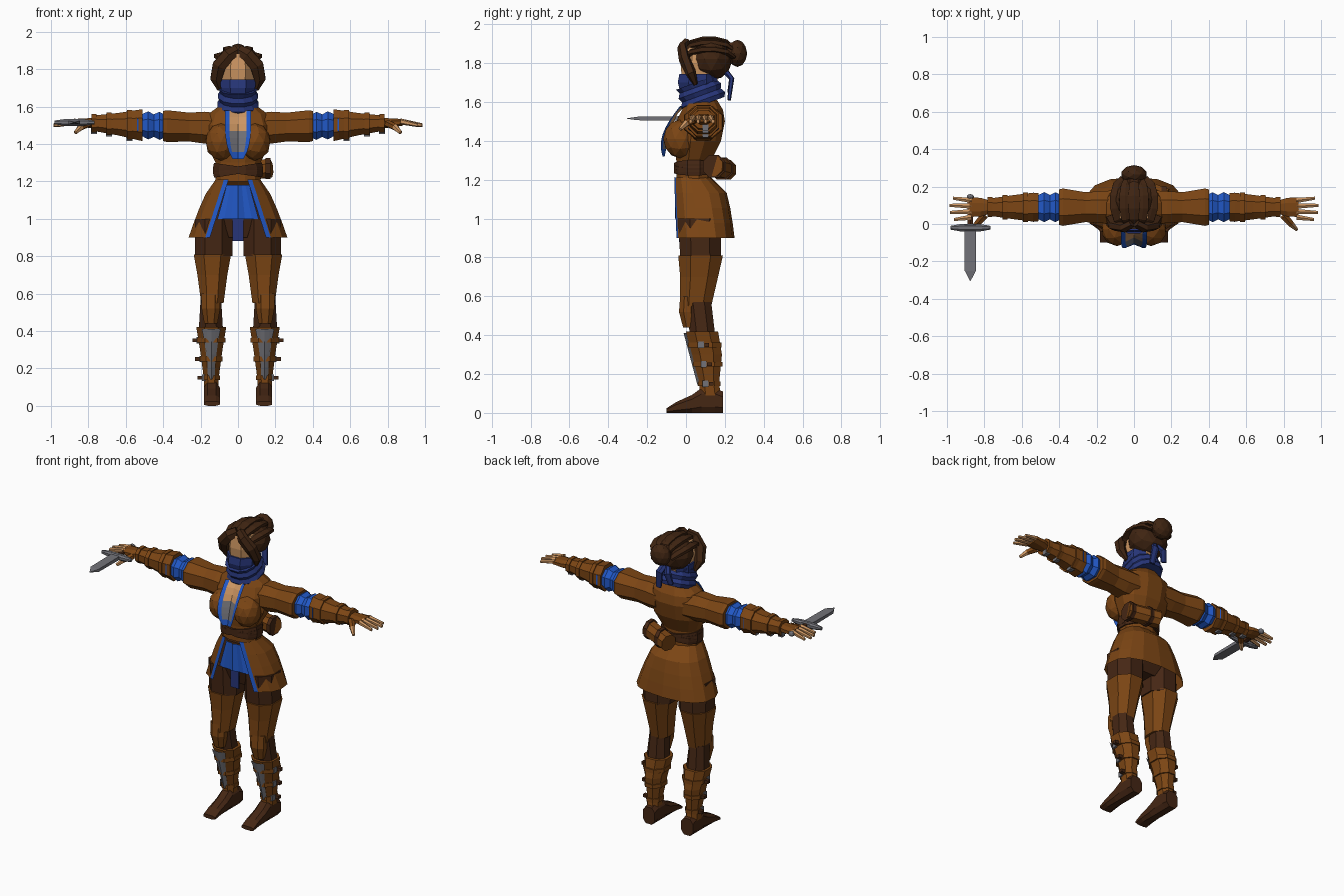
import bpy, bmesh, math
from mathutils import Vector, Matrix

cube = bpy.data.objects.get("Cube")
if cube:
    bpy.data.objects.remove(cube, do_unlink=True)


def material(name, *rgb):
    m = bpy.data.materials.new(name)
    m.use_nodes = True
    m.diffuse_color = (*rgb, 1)
    m.node_tree.nodes["Principled BSDF"].inputs["Base Color"].default_value = (*rgb, 1)
    return m


BROWN = material("jacket brown", .2, .06, .007)
DARK = material("dark leather", .06, .02, .007)
HAIR = material("hair brown", .05, .018, .006)
BLUE = material("bright blue", .016, .1, .58)
NAVY = material("navy cloth", .02, .036, .19)
SKIN = material("skin", .6, .3, .12)
STEEL = material("steel", .17, .17, .19)
UNIT = {'X': Vector((1, 0, 0)), 'Y': Vector((0, 1, 0)), 'Z': Vector((0, 0, 1))}


def finish(name, bm, mats, mirror=False, rule=None):
    """Turn a bmesh into an object; rule picks a material index per face centre."""
    bmesh.ops.recalc_face_normals(bm, faces=bm.faces)
    if rule:
        for face in bm.faces:
            face.material_index = rule(face.calc_center_median())
    mesh = bpy.data.meshes.new(name)
    bm.to_mesh(mesh)
    bm.free()
    for m in mats if isinstance(mats, tuple) else (mats,):
        mesh.materials.append(m)
    ob = bpy.data.objects.new(name, mesh)
    bpy.context.collection.objects.link(ob)
    if mirror:
        ob.modifiers.new("mirror", 'MIRROR').use_axis[0] = True
    return ob


def grid(name, points, mats, mirror=False, rule=None, wrap=False):
    """Skin rows of points; wrap closes each row and caps both ends."""
    bm = bmesh.new()
    rows = [[bm.verts.new(p) for p in row] for row in points]
    count = len(rows[0])
    for a, b in zip(rows, rows[1:]):
        for i in range(count if wrap else count - 1):
            j = (i + 1) % count
            bm.faces.new((a[i], a[j], b[j], b[i]))
    if wrap:
        bm.faces.new(rows[0])
        bm.faces.new(rows[-1])
    return finish(name, bm, mats, mirror, rule)


def power(value, p):
    return math.copysign(abs(value) ** p, value)


def loft(name, rows, mats, axes='XY', n=8, mirror=False, rule=None, p=.9):
    """Rows are centre x, y, z and two radii along axes; axes None follows the path."""
    centres = [Vector(row[:3]) for row in rows]
    span = centres[-1] - centres[0]
    up = UNIT['Y'] if abs(span.z) > span.xy.length else UNIT['Z']
    turns = [2 * math.pi * (k + .5) / n for k in range(n)]
    grow = 1 / math.cos(math.pi / n) ** p
    points = []
    for i, (centre, row) in enumerate(zip(centres, rows)):
        if axes:
            a, b = UNIT[axes[0]], UNIT[axes[1]]
        else:
            along = centres[min(i + 1, len(rows) - 1)] - centres[max(i - 1, 0)]
            a = along.cross(up).normalized()
            b = a.cross(along).normalized()
        points.append([centre + a * row[3] * grow * power(math.cos(w), p)
                       + b * row[4] * grow * power(math.sin(w), p) for w in turns])
    return grid(name, points, mats, mirror, rule, wrap=True)


def body(cx, *rows):
    """Upright sections: height, half width, front y, back y."""
    return [(cx, (f + b) / 2, z, w, (b - f) / 2) for z, w, f, b in rows]


def arm(*rows):
    """Arm sections: distance out, half depth, half height."""
    return [(x, .09, 1.48 + .04 * x, depth, height) for x, depth, height in rows]


def band(name, rows, k, where, mat, wide=.025, grow=.007, **options):
    """Strap hugging a loft at a position on axis k; returns the section there."""
    rows = sorted(rows, key=lambda row: row[k])
    low, high = next(pair for pair in zip(rows, rows[1:]) if pair[1][k] >= where)
    f = (where - low[k]) / (high[k] - low[k])
    mid = [a + (b - a) * f for a, b in zip(low, high)]
    ends = []
    for side in (-.5, .5):
        end = mid[:3] + [mid[3] + grow, mid[4] + grow]
        end[k] += side * wide
        ends.append(end)
    return loft(name, ends, mat, **options), mid


def ball(name, centre, radii, mat, mirror=False):
    bm = bmesh.new()
    place = Matrix.Translation(centre) @ Matrix.Diagonal((*radii, 1))
    bmesh.ops.create_icosphere(bm, subdivisions=2, radius=1, matrix=place)
    return finish(name, bm, mat, mirror)


def box(name, centre, size, mat, mirror=False):
    bm = bmesh.new()
    place = Matrix.Translation(centre) @ Matrix.Diagonal((*size, 1))
    bmesh.ops.create_cube(bm, size=1, matrix=place)
    return finish(name, bm, mat, mirror)


def tilt(ob, angle, axis, pivot):
    move = Matrix.Translation(pivot)
    ob.data.transform(move @ Matrix.Rotation(math.radians(angle), 4, axis) @ move.inverted())


# Jacket body and chest
torso = body(0, (1.2, .12, -.05, .13), (1.3, .12, -.05, .13), (1.4, .17, -.06, .18),
             (1.5, .18, -.05, .2), (1.56, .16, -.02, .19), (1.61, .09, 0, .16))
loft("jacket_torso", torso, BROWN, n=12)
ball("jacket_chest", (.09, -.03, 1.41), (.085, .088, .1), BROWN, True)

# Open neckline: blue edging, skin above, grey shirt below
neck = []
for i in range(8):
    s = i / 7
    wide, edge, middle = .07 - .04 * s ** 4, -.03 - .1 * math.sin(2 * s), -.11 * math.sqrt(s)
    neck.append([(wide * k / 3, middle + (edge - middle) * abs(k / 3), 1.58 - .26 * s)
                 for k in (-3, -2, 0, 2, 3)])
grid("neckline", neck, (BLUE, SKIN, STEEL),
     rule=lambda c: 0 if abs(c.x) > .035 or c.z < 1.35 else 1 if c.z > 1.47 else 2)

# Flared skirt, open in front with blue edging
skirt = []
for i in range(5):
    s = i / 4
    wide, gap, back = .12 + .145 * s ** .7, .05 + .1 * s, .13 + .12 * s ** .3
    depth = (back + .065) / 2
    edge, trim = (math.asin((x / wide) ** 1.25) for x in (gap, gap + .025))
    angles = [edge] + [trim + (math.pi - trim) * k / 6 for k in range(7)]
    skirt.append([(wide * abs(math.sin(a)) ** .8, back - depth - depth * power(math.cos(a), .8),
                   1.21 - .31 * s) for a in angles])
ob = grid("jacket_skirt", skirt, (BROWN, BLUE), True)
for poly in ob.data.polygons:
    poly.material_index = int(poly.index % 7 == 0)

# Pleated cloth and hips under the skirt
grid("tabard", [[(w * k / 3, -.056 + .005 * abs(k) + .006 * (k % 2), z) for k in range(-3, 4)]
                for z, w in ((1.18, .06), (1, .11))], BLUE)
box("loincloth", (0, -.03, .95), (.06, .01, .14), NAVY)
loft("hips", body(0, (.9, .1, 0, .14), (1, .19, -.03, .19), (1.18, .12, -.03, .13)), DARK)

# Crossed belts and the roll carried at the back
for angle in (-9, 0, 8):
    belt, mid = band("belt", torso, 2, 1.26, DARK, wide=.04, grow=.013, n=12)
    tilt(belt, angle, 'Y', mid[:3])
roll = [(.17, .14, 1.27, .05, .05), (-.02, .21, 1.25, .05, .05)]
loft("belt_roll", roll, BROWN, None)
for where in (.05, .16):
    band("roll_strap", roll, 0, where, DARK, axes='YZ')

# Sleeves, rippled cuffs and bracers
loft("sleeves", arm((.1, .09, .08), (.18, .085, .085), (.26, .08, .077), (.38, .1, .085), (.4, .095, .08)),
     BROWN, 'YZ', mirror=True)
loft("blue_cuffs", arm(*[(.39 + .03 * k, .065 + .015 * (k % 2), .06 + .015 * (k % 2)) for k in range(6)]),
     BLUE, 'YZ', mirror=True)
bracer = arm((.51, .075, .085), (.54, .077, .08), (.64, .065, .06), (.78, .045, .04))
loft("bracers", bracer, BROWN, 'YZ', mirror=True)
for where in (.58, .69, .77):
    strap, mid = band("bracer_straps", bracer, 0, where, BROWN, axes='YZ', mirror=True)
    box("bracer_buckles", (where, .1, mid[2] - mid[4]), (.03, .03, .03), STEEL, True)

# Gloved hands with bare fingers
loft("gloves", arm((.77, .035, .028), (.82, .05, .024), (.88, .052, .018)), BROWN, 'YZ', mirror=True)
for k in range(4):
    y, tip = .036 + .03 * k, .995 - .02 * abs(k - 1.6)
    loft("fingers", [(.87, y, 1.52, .014, .014), (tip, y + .008 * k - .012, 1.5, .008, .009)],
         SKIN, 'YZ', 6, True)
loft("thumbs", [(.8, .045, 1.51, .02, .018), (.84, 0, 1.49, .016, .016), (.87, -.03, 1.46, .008, .009)],
     (SKIN, BROWN), None, 6, True, lambda c: int(c.x < .84))

# Dagger in the right hand
hold = Vector((-.875, 0, 1.515))


def dagger_part(name, mat, axes, n, *sections):
    along = 1 if axes == 'XZ' else 0
    rows = []
    for offset, a, b in sections:
        centre = hold.copy()
        centre[along] += offset
        rows.append((*centre, a, b))
    loft(name, rows, mat, axes, n)


dagger_part("dagger_blade", STEEL, 'XZ', 4, (0, .03, .012), (-.25, .03, .009), (-.305, .001, .001))
dagger_part("dagger_grip", DARK, 'XZ', 6, (0, .014, .012), (.14, .014, .012))
hold.y = -.02
dagger_part("dagger_guard", STEEL, 'YZ', 8, (-.107, .01, .01), (-.05, .02, .018), (.05, .02, .018),
            (.107, .01, .01))
ball("dagger_pommel", (hold.x, .145, hold.z), (.02, .015, .018), STEEL)

# Legs: trousers, leggings, bare knee backs, knee pads
loft("trousers", body(.13, (1, .1, -.04, .18), (.8, .1, -.03, .18)), DARK, mirror=True)
loft("leggings", body(.137, (.81, .1, -.04, .19), (.7, .08, -.03, .165), (.55, .06, -.03, .13)),
     BROWN, mirror=True)
loft("knee_joints", body(.145, (.57, .055, 0, .13), (.4, .065, .02, .15)), DARK, mirror=True)
loft("knee_pads", body(.145, (.6, .05, -.03, .05), (.52, .05, -.036, .05), (.44, .035, -.015, .05)),
     BROWN, mirror=True)

# Boots with steel shin plates and buckled straps
boot = body(.143, (.42, .08, 0, .165), (.3, .06, .03, .185), (.15, .04, .07, .17), (.09, .04, .07, .18))
loft("boot_shafts", boot, BROWN, mirror=True)
plate = []
for i in range(5):
    s = i / 4
    plate.append([(.143 + (.02 + .03 * (1 - s) ** 2) * k, .072 * s - .012 + .014 * abs(k), .41 - .27 * s)
                  for k in (-1, -.5, 0, .5, 1)])
grid("shin_plates", plate, STEEL, True)
for z in (.35, .25, .15):
    strap, (x, y, z, wide, deep) = band("boot_straps", boot, 2, z, BROWN, mirror=True)
    box("boot_buckles", (x + wide, y - .02, z), (.02, .03, .034), STEEL, True)
    box("strap_tongues", (x + wide + .015, y + .01, z), (.035, .025, .02), DARK, True)
loft("boot_feet", [(.14, y, h, .043, h) for y, h in
                   ((.19, .055), (.15, .064), (.08, .064), (.03, .046), (-.05, .028), (-.1, .012))],
     DARK, 'XZ', mirror=True, p=.75)

# Head, mask and scarf
loft("head", body(0, (1.56, .06, .03, .14), (1.7, .08, -.02, .16), (1.8, .09, -.028, .18),
                  (1.88, .075, -.018, .17)), SKIN)
loft("face_mask", body(0, (1.6, .07, -.015, .13), (1.7, .092, -.042, .16), (1.745, .094, -.034, .16)), NAVY)
scarf = loft("scarf", [(0, .075, 1.585 + .024 * k, r, r + .01) for k, r in
                       enumerate(.1 + .012 * (k % 2) - .002 * k for k in range(6))], NAVY, n=12)
tilt(scarf, 20, 'X', (0, .075, 1.645))
for side, low in ((1, 1.61), (-1, 1.65)):
    loft("scarf_tail", [(side * .01, .2, 1.76, .015, .015), (side * .03, .235, 1.72, .022, .012),
                        (side * .045, .222, low, .018, .008)], NAVY, None, 6)

# Hair swept back into a bun, with loose locks beside the face
ball("hair_back", (0, .13, 1.82), (.13, .11, .11), HAIR)
loft("front_locks", [(.008, .005, 1.9, .028, .02), (.05, -.02, 1.875, .034, .022), (.1, -.008, 1.82, .036, .026),
                     (.117, .025, 1.75, .03, .024), (.1, .05, 1.69, .01, .01)], HAIR, None, 6, True)
for k in range(-2, 3):
    strand = []
    for i in range(6):
        turn = .3 + i / 2
        lift = math.sqrt(math.sin(turn))
        strand.append((.05 * k * lift, .12 - .13 * math.cos(turn), 1.82 + .1 * lift - .012 * k * k,
                       .005 + .025 * lift, .016 * lift))
    loft("hair_strand", strand, HAIR, None, 6)
ball("hair_bun", (0, .265, 1.85), (.07, .05, .07), HAIR)
loft("bun_band", [(0, y, 1.85, .05, .055) for y in (.21, .24)], DARK, 'XZ')
